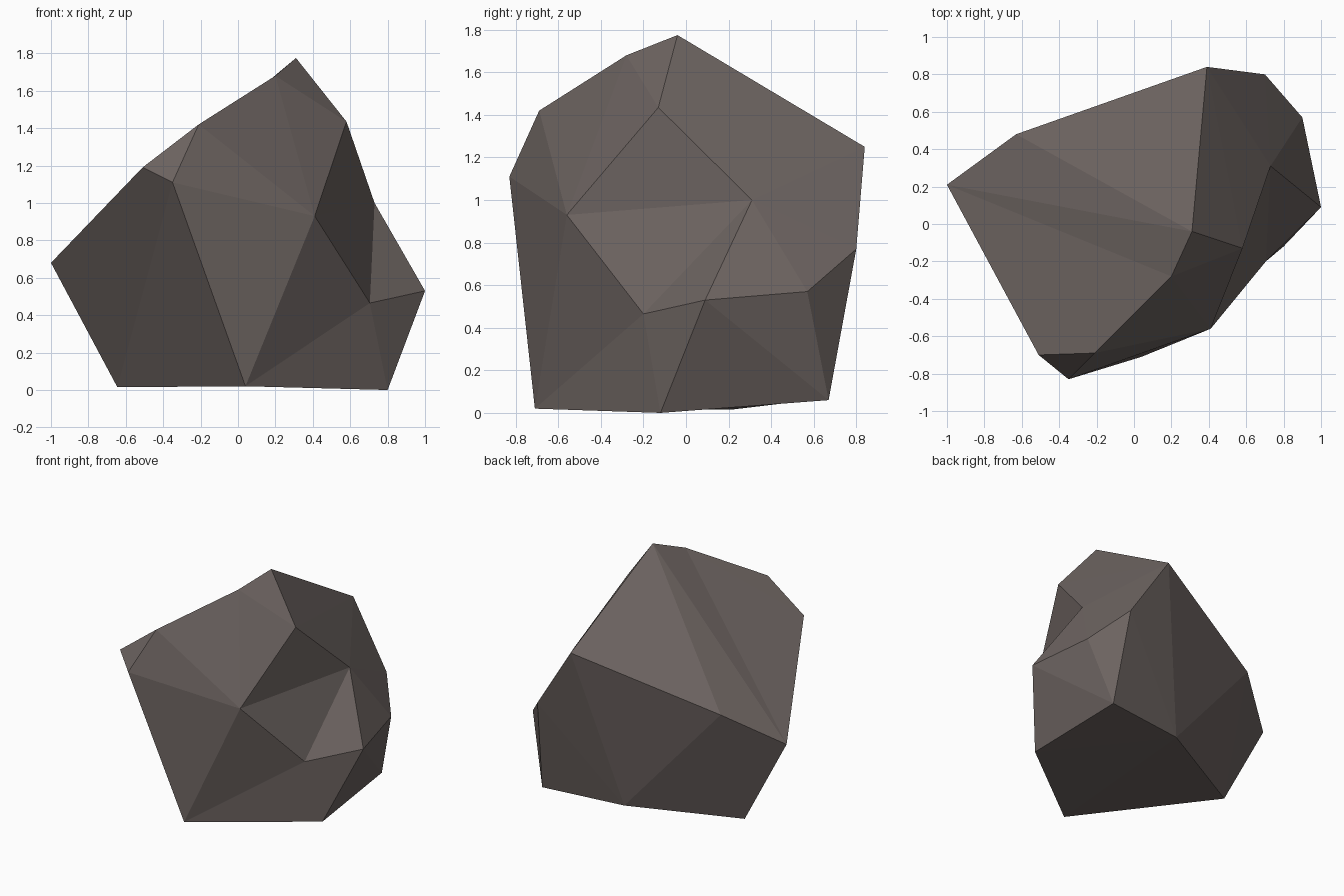
import bpy
import bmesh

if "Cube" in bpy.data.objects:
    bpy.data.objects.remove(bpy.data.objects["Cube"])

# One flat warm grey-brown stone colour
stone = bpy.data.materials.new("warm grey stone")
stone.diffuse_color = (0.15, 0.125, 0.117, 1.0)
stone.use_nodes = True
stone.node_tree.nodes["Principled BSDF"].inputs["Base Color"].default_value = stone.diffuse_color

# Corners of the boulder, one letter each
corners = {
    # peak and upper ridge
    "A": (0.31, -0.04, 1.775), "B": (0.58, -0.13, 1.435), "N": (0.20, -0.28, 1.68),
    "M": (-0.21, -0.69, 1.42), "K": (-0.51, -0.70, 1.19), "L": (-0.35, -0.83, 1.11),
    # middle belt
    "C": (0.41, -0.56, 0.93), "J": (-1.0, 0.21, 0.68), "O": (-0.63, 0.48, 0.91),
    "P": (0.39, 0.84, 1.25), "Q": (0.70, 0.80, 0.77), "R": (0.90, 0.57, 0.57),
    # chipped notch on the right
    "D": (0.73, 0.31, 1.0), "E": (0.705, -0.20, 0.465), "F": (1.0, 0.09, 0.53),
    # base
    "G": (0.80, -0.12, 0.0), "H": (0.04, -0.71, 0.02), "I": (-0.645, 0.21, 0.015),
    "T": (0.11, 0.59, 0.06), "S": (0.75, 0.67, 0.06),
}

facets = (
    "ANMKJ AJO AOP ABN NBCM KML "   # top slopes
    "LMC LCH LHI KLIJ CEGH EFG "    # front
    "BDEC DFE "                     # notch
    "APQRFDB RSGF QSR "             # right
    "JITO OTP PTSQ "                # back
    "HGSTI"                         # underside
).split()

# Boulder: flat facets stitched between the corners
bm = bmesh.new()
verts = {name: bm.verts.new(co) for name, co in corners.items()}
for facet in facets:
    bm.faces.new([verts[c] for c in facet])
bmesh.ops.recalc_face_normals(bm, faces=bm.faces[:])
bmesh.ops.triangulate(bm, faces=[f for f in bm.faces if len(f.verts) > 3])

mesh = bpy.data.meshes.new("boulder")
bm.to_mesh(mesh)
bm.free()
mesh.materials.append(stone)
boulder = bpy.data.objects.new("boulder", mesh)
bpy.context.collection.objects.link(boulder)
